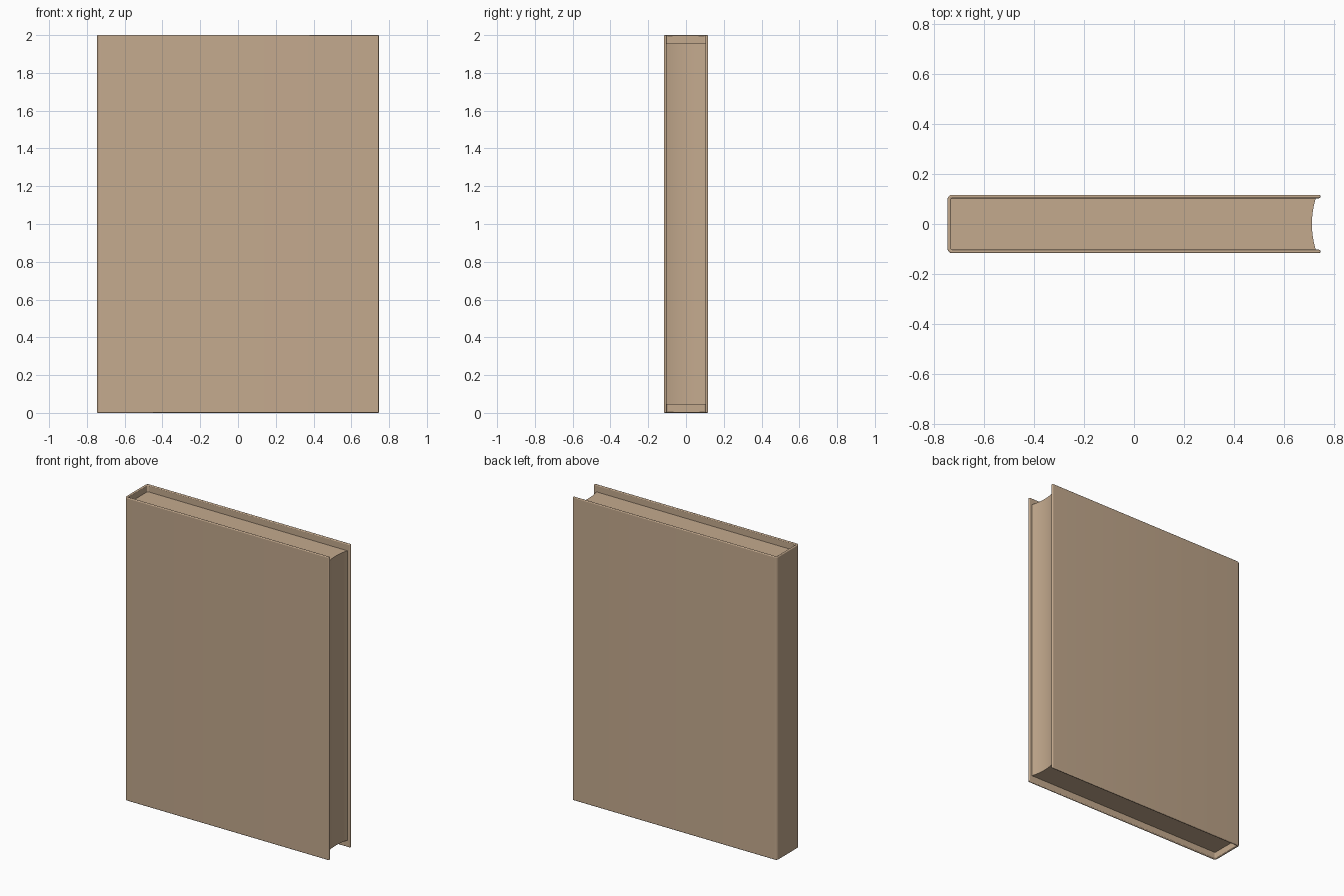
import bpy, bmesh, math

if "Cube" in bpy.data.objects:
    bpy.data.objects.remove(bpy.data.objects["Cube"])

paper = bpy.data.materials.new("tan")
paper.diffuse_color = (0.55, 0.40, 0.27, 1)
paper.use_nodes = True
paper.node_tree.nodes["Principled BSDF"].inputs["Base Color"].default_value = paper.diffuse_color


def arc(cx, cy, r, a0, a1, n):
    return [(cx + r * math.cos(math.radians(a0 + (a1 - a0) * i / n)),
             cy + r * math.sin(math.radians(a0 + (a1 - a0) * i / n))) for i in range(n + 1)]


def extrude_profile(name, pts, z0, z1, bevel=0):
    """Extrude a counter-clockwise XY outline from z0 to z1."""
    bm = bmesh.new()
    face = bm.faces.new([bm.verts.new((x, y, z0)) for x, y in pts])
    top = bmesh.ops.extrude_face_region(bm, geom=[face])["geom"]
    bmesh.ops.translate(bm, vec=(0, 0, z1 - z0),
                        verts=[g for g in top if isinstance(g, bmesh.types.BMVert)])
    bmesh.ops.recalc_face_normals(bm, faces=bm.faces)
    me = bpy.data.meshes.new(name)
    bm.to_mesh(me)
    bm.free()
    me.materials.append(paper)
    ob = bpy.data.objects.new(name, me)
    bpy.context.collection.objects.link(ob)
    if bevel:
        m = ob.modifiers.new("soft_edges", "BEVEL")
        m.width, m.segments = bevel, 3
        m.limit_method, m.angle_limit = "ANGLE", math.radians(60)
        m.use_clamp_overlap = False
    bpy.ops.object.select_all(action="DESELECT")
    ob.select_set(True)
    bpy.context.view_layer.objects.active = ob
    bpy.ops.object.shade_smooth_by_angle(angle=math.radians(35))
    return ob


W, D, T, R = 0.746, 0.117, 0.014, 0.018  # half width, half depth, board thickness, spine corner

# Cover: two boards joined by the spine, a U seen from above
outer = arc(-W + R, D - R, R, 90, 180, 5) + arc(-W + R, -D + R, R, 180, 270, 5)
inner = [(W, -D), (W, -D + T), (-W + T, -D + T), (-W + T, D - T), (W, D - T), (W, D)]
extrude_profile("cover", outer + inner, 0, 2, 0.005)

# Page block: recessed at head and foot, with a hollow fore edge
h = D - T + 0.003
hollow = [(0.712 + 0.016 * (t / 8) ** 2, h * t / 8) for t in range(-8, 9)]
extrude_profile("pages", [(-W + T - 0.003, h), (-W + T - 0.003, -h)] + hollow, 0.045, 1.955)
